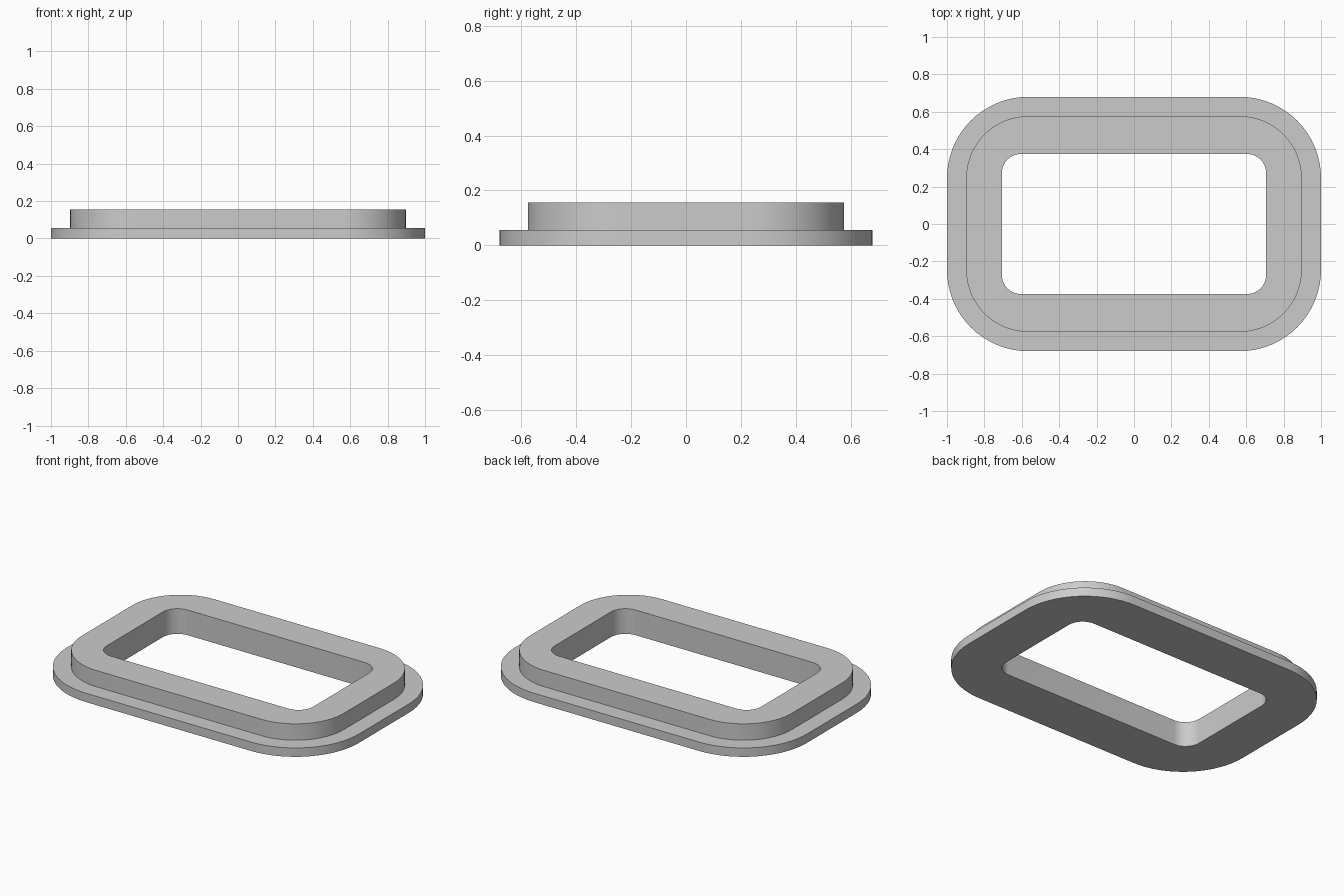
import bpy, bmesh, math

cube = bpy.data.objects.get("Cube")
if cube:
    bpy.data.objects.remove(cube, do_unlink=True)

CORNER_STEPS = 16

grey = bpy.data.materials.new("neutral grey")
grey.use_nodes = True
colour = (0.6, 0.6, 0.6, 1)
grey.diffuse_color = colour
grey.node_tree.nodes["Principled BSDF"].inputs["Base Color"].default_value = colour


def rounded_loop(bm, half_x, half_y, radius, z):
    """Ring of vertices around a rounded rectangle."""
    verts = []
    for corner, (sx, sy) in enumerate([(1, 1), (-1, 1), (-1, -1), (1, -1)]):
        for i in range(CORNER_STEPS + 1):
            a = math.pi / 2 * (corner + i / CORNER_STEPS)
            verts.append(bm.verts.new((sx * (half_x - radius) + radius * math.cos(a),
                                       sy * (half_y - radius) + radius * math.sin(a), z)))
    return verts


# Outlines: half width, half depth, corner radius
flange = (1.0, 0.68, 0.435)
collar = (0.897, 0.577, 0.332)
opening = (0.706, 0.374, 0.1)
base, ledge, top = 0.0, 0.055, 0.156

# Stepped frame: its cross-section swept around the opening
bm = bmesh.new()
section = [(opening, base), (flange, base), (flange, ledge),
           (collar, ledge), (collar, top), (opening, top)]
rings = [rounded_loop(bm, *outline, z) for outline, z in section]
for k, ring in enumerate(rings):
    following = rings[(k + 1) % len(rings)]
    for i in range(len(ring)):
        j = (i + 1) % len(ring)
        bm.faces.new((ring[i], ring[j], following[j], following[i]))
bmesh.ops.recalc_face_normals(bm, faces=bm.faces)
mesh = bpy.data.meshes.new("stepped_frame")
bm.to_mesh(mesh)
bm.free()
mesh.materials.append(grey)
frame = bpy.data.objects.new("stepped_frame", mesh)
bpy.context.collection.objects.link(frame)

# Smooth corners, crisp rims
bpy.ops.object.select_all(action='DESELECT')
frame.select_set(True)
bpy.context.view_layer.objects.active = frame
bpy.ops.object.shade_smooth_by_angle(angle=math.radians(30))
